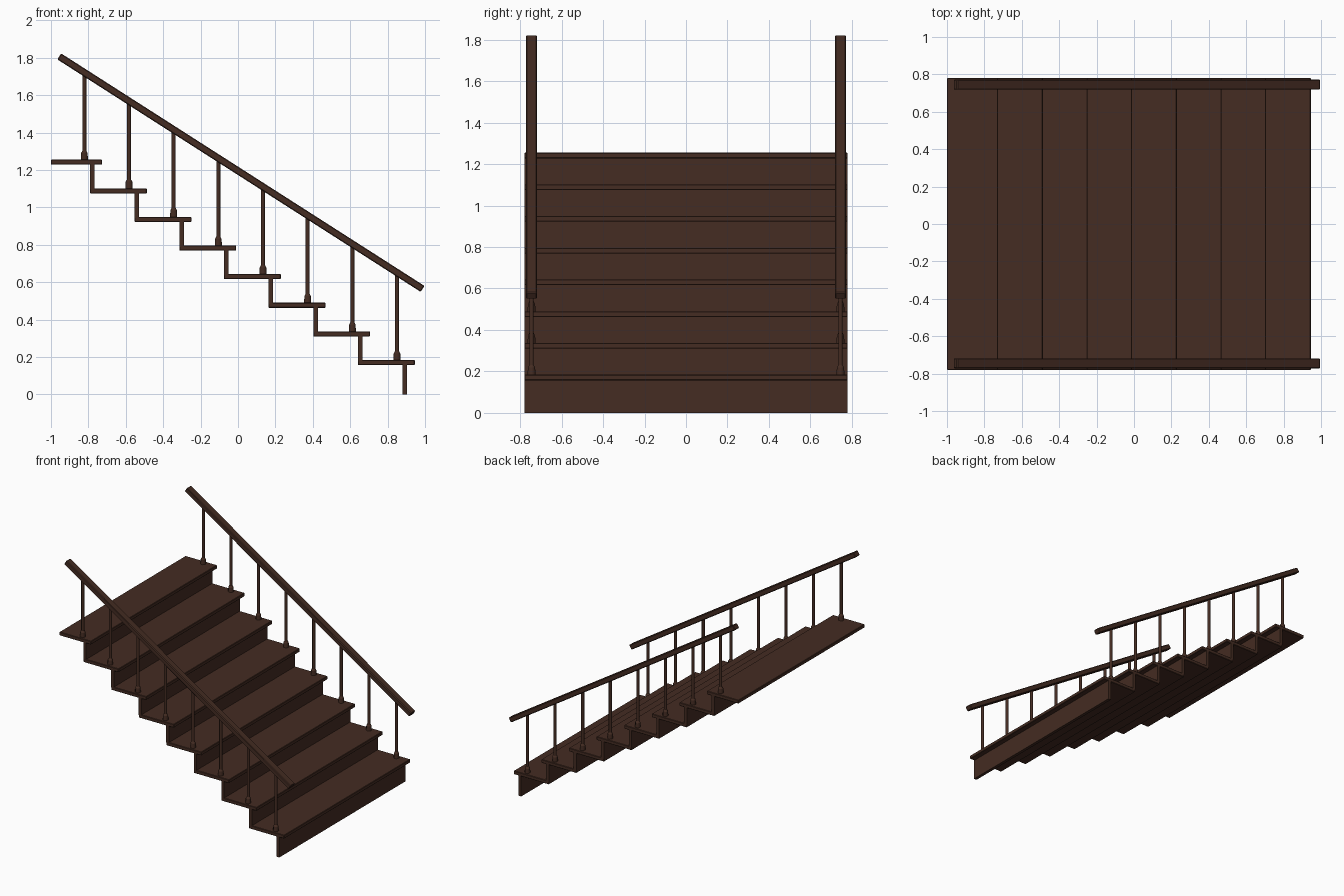
import bpy, math

if "Cube" in bpy.data.objects:
    bpy.data.objects.remove(bpy.data.objects["Cube"])

wood = bpy.data.materials.new("dark brown wood")
wood.diffuse_color = (0.058, 0.025, 0.016, 1)
wood.use_nodes = True
wood.node_tree.nodes["Principled BSDF"].inputs["Base Color"].default_value = wood.diffuse_color

STEPS, RUN, RISE = 8, 0.2388, 0.153
HALF_W, RAIL_Y = 0.78, 0.745


def finish(ob, name, bevel=0.0):
    ob.name = name
    ob.data.materials.append(wood)
    if bevel:
        m = ob.modifiers.new("bevel", 'BEVEL')
        m.width, m.segments = bevel, 1
    return ob


def box(name, x0, x1, y0, y1, z0, z1, bevel=0.0):
    bpy.ops.mesh.primitive_cube_add(
        size=1, location=((x0 + x1) / 2, (y0 + y1) / 2, (z0 + z1) / 2))
    ob = bpy.context.object
    ob.scale = (x1 - x0, y1 - y0, z1 - z0)
    bpy.ops.object.transform_apply(location=False, rotation=False, scale=True)
    return finish(ob, name, bevel)


def cone(name, x, y, z0, z1, r0, r1, sides=8):
    bpy.ops.mesh.primitive_cone_add(
        vertices=sides, radius1=r0, radius2=r1, depth=z1 - z0,
        location=(x, y, (z0 + z1) / 2), rotation=(0, 0, math.pi / sides))
    ob = finish(bpy.context.object, name)
    bpy.ops.object.shade_smooth_by_angle(angle=math.radians(50))
    return ob


# Handrail centre line
ax, az, bx, bz = -0.956, 1.807, 0.987, 0.564
slope = (bz - az) / (bx - ax)

for i in range(STEPS):
    nose = 0.945 - i * RUN
    z = 0.157 + i * RISE
    back = -1.0 if i == STEPS - 1 else nose - RUN - 0.065
    # tread and riser
    box(f"tread_{i + 1}", back, nose, -HALF_W, HALF_W, z, z + 0.027, 0.003)
    box(f"riser_{i + 1}", nose - 0.065, nose - 0.041, -HALF_W, HALF_W,
        0 if i == 0 else z - RISE + 0.02, z + 0.005)
    # balusters with their feet on both sides
    x = nose - 0.095
    rail_z = az + slope * (x - ax)
    for side, s in (("front", -1), ("back", 1)):
        y = s * RAIL_Y
        cone(f"{side}_baluster_{i + 1}", x, y, z + 0.02, rail_z, 0.0115, 0.0115)
        cone(f"{side}_baluster_foot_{i + 1}", x, y, z + 0.02, z + 0.062, 0.021, 0.019)
        cone(f"{side}_baluster_collar_{i + 1}", x, y, z + 0.062, z + 0.075, 0.019, 0.0115)

# sloping handrails
length = math.hypot(bx - ax, bz - az)
for side, s in (("front", -1), ("back", 1)):
    rail = box(f"{side}_handrail", -length / 2, length / 2,
               -0.027, 0.027, -0.019, 0.019, 0.005)
    rail.location = ((ax + bx) / 2, s * RAIL_Y, (az + bz) / 2)
    rail.rotation_euler = (0, -math.atan(slope), 0)
